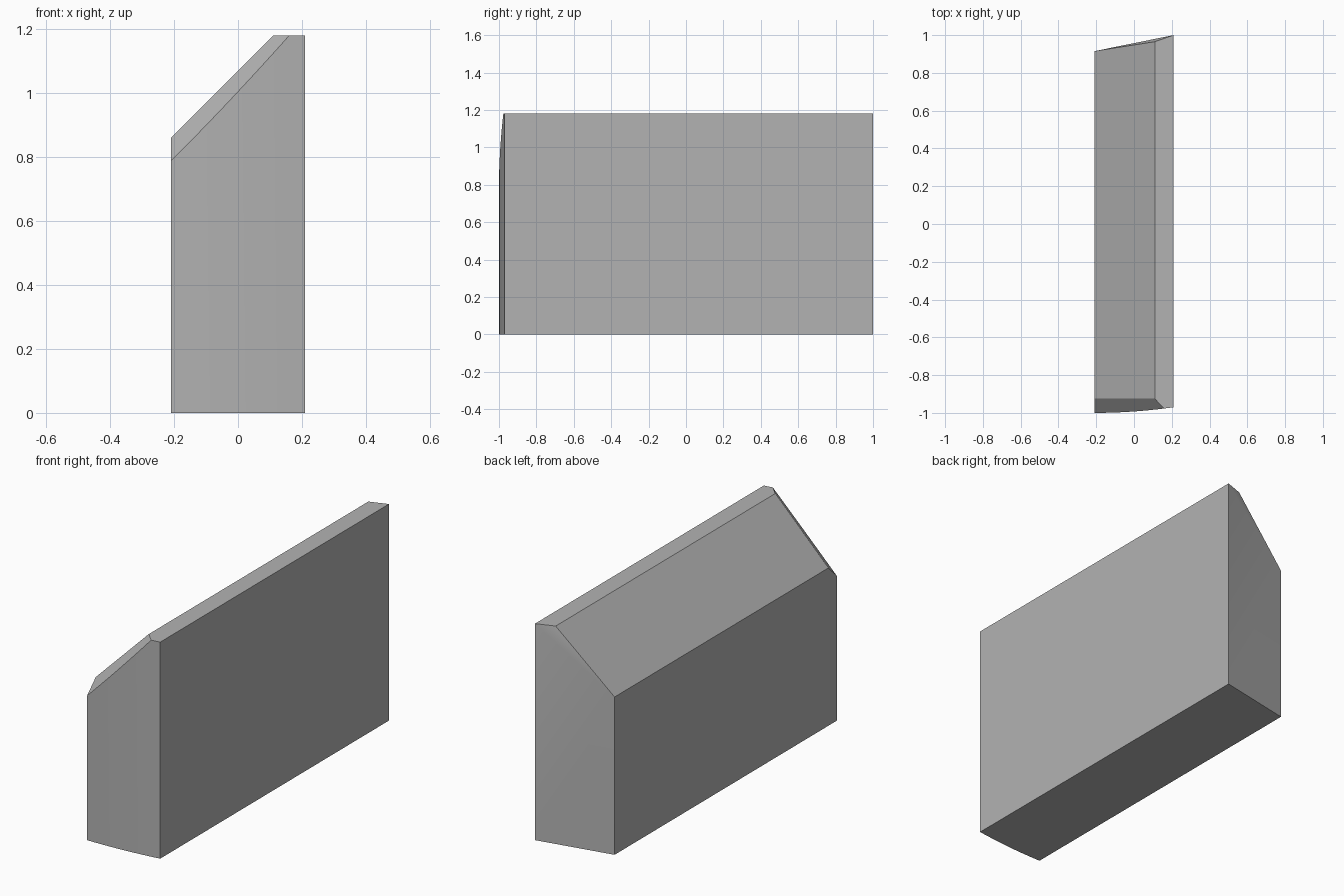
import bpy
import bmesh
import math
from mathutils import Vector

old = bpy.data.objects.get("Cube")
if old:
    bpy.data.objects.remove(old, do_unlink=True)

HALF, HEIGHT = 0.21, 1.18
FRONT_SEGMENTS = 10


def make_material(name, color):
    mat = bpy.data.materials.new(name)
    mat.use_nodes = True
    mat.diffuse_color = color
    mat.node_tree.nodes["Principled BSDF"].inputs["Base Color"].default_value = color
    return mat


def cut_above(bm, point, normal):
    """Slice off everything beyond a plane and cap the opening."""
    cut = bmesh.ops.bisect_plane(
        bm, geom=bm.verts[:] + bm.edges[:] + bm.faces[:], dist=1e-5,
        plane_co=point, plane_no=normal, clear_outer=True)
    edges = [e for e in cut["geom_cut"] if isinstance(e, bmesh.types.BMEdge)]
    bmesh.ops.holes_fill(bm, edges=edges, sides=0)


def nearest(bm, point):
    return min(bm.verts, key=lambda v: (v.co - Vector(point)).length)


# Plan outline: gently bowed front, slanted back
outline = []
for i in range(FRONT_SEGMENTS + 1):
    t = i / FRONT_SEGMENTS
    outline.append((-HALF + 2 * HALF * t, -1 + 0.03 * t * t))
outline += [(HALF, 1), (-HALF, 0.915)]

# Raise the outline into a block
bm = bmesh.new()
base = bm.faces.new([bm.verts.new((x, y, 0)) for x, y in outline])
raised = bmesh.ops.extrude_face_region(bm, geom=[base], use_keep_orig=True)
top_verts = [g for g in raised["geom"] if isinstance(g, bmesh.types.BMVert)]
bmesh.ops.translate(bm, verts=top_verts, vec=(0, 0, HEIGHT))
bmesh.ops.recalc_face_normals(bm, faces=bm.faces[:])

# Sloping shoulder, then the bevel along its front edge
cut_above(bm, (-HALF, 0, 0.86), (-1, 0, 1))
cut_above(bm, (-HALF, -0.925, 0.86), (-1, -0.973, 1))

# Back face leans in slightly at the shoulder corner
ridge = nearest(bm, (0.11, 0.98, HEIGHT))
ridge.co.y = 0.965
bmesh.ops.connect_verts(bm, verts=[nearest(bm, (HALF, 1, HEIGHT)),
                                   nearest(bm, (-HALF, 0.915, 0.86))])
bmesh.ops.recalc_face_normals(bm, faces=bm.faces[:])

mesh = bpy.data.meshes.new("block_body")
bm.to_mesh(mesh)
bm.free()
body = bpy.data.objects.new("block_body", mesh)
bpy.context.collection.objects.link(body)
mesh.materials.append(make_material("plain grey", (0.45, 0.45, 0.45, 1)))

bpy.ops.object.select_all(action="DESELECT")
body.select_set(True)
bpy.context.view_layer.objects.active = body
bpy.ops.object.shade_smooth_by_angle(angle=math.radians(25))
